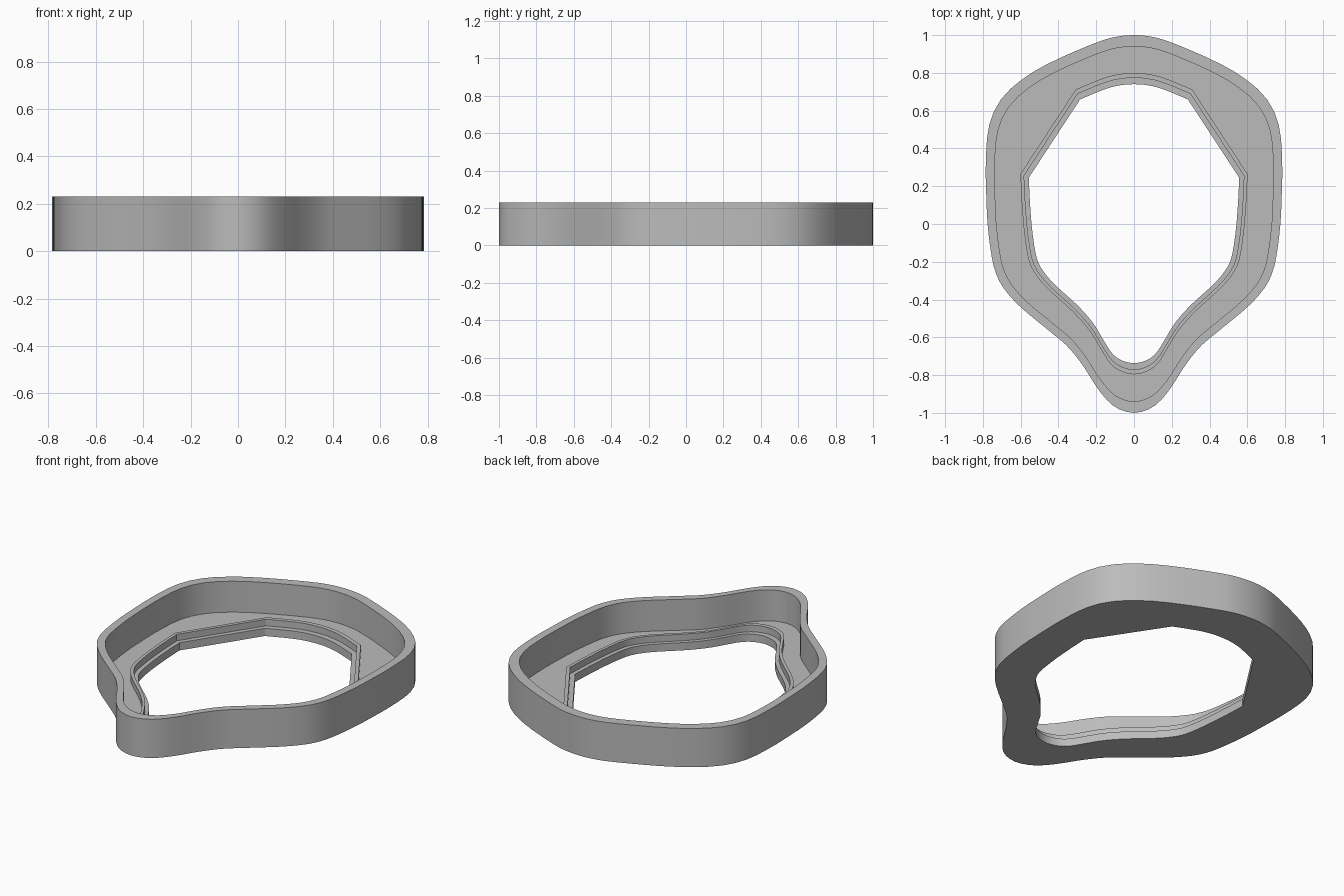
import bpy
import bmesh
from mathutils import Vector

cube = bpy.data.objects.get("Cube")
if cube:
    bpy.data.objects.remove(cube, do_unlink=True)

HEIGHT, FLOOR, LIP = 0.23, 0.046, 0.085

# Half outlines on +x, running from the back to the front tip, in three runs
OUTER = [
    [(0, 1), (.1, .99), (.2, .96), (.4, .875)],
    [(.4, .875), (.55, .795), (.67, .7), (.74, .6), (.775, .48), (.785, .3)],
    [(.785, .3), (.782, .15), (.775, 0), (.757, -.15), (.735, -.25), (.69, -.34),
     (.6, -.44), (.45, -.565), (.35, -.65), (.27, -.75), (.2, -.86), (.14, -.935),
     (.08, -.98), (0, -1)],
]
INNER = [
    [(0, .74), (.07, .735), (.15, .715), (.285, .66)],
    [(.285, .66), (.557, .245)],
    [(.557, .245), (.55, .1), (.537, -.05), (.515, -.18), (.48, -.25), (.42, -.32),
     (.3, -.43), (.22, -.52), (.17, -.6), (.12, -.68), (.07, -.72), (0, -.737)],
]
COUNTS = (14, 10, 40)


def phantom(end, neighbour):
    """Control point past an end: mirrored on the centre line, else extrapolated."""
    if end.x == 0:
        return Vector((-neighbour.x, neighbour.y))
    return 2 * end - neighbour


def spline(points, steps=8):
    p = [Vector(q) for q in points]
    p = [phantom(p[0], p[1])] + p + [phantom(p[-1], p[-2])]
    out = []
    for a, b, c, d in zip(p, p[1:], p[2:], p[3:]):
        for i in range(steps):
            t = i / steps
            out.append(b + (c - a) * t / 2 + (2 * a - 5 * b + 4 * c - d) * t * t / 2
                       + (3 * b - a - 3 * c + d) * t ** 3 / 2)
    return out + [p[-2]]


def resample(path, count):
    """Return count points evenly spaced along the path, without its end."""
    total = sum((b - a).length for a, b in zip(path, path[1:]))
    out, i, walked = [], 0, 0
    for k in range(count):
        goal = total * k / count
        while walked + (path[i + 1] - path[i]).length < goal:
            walked += (path[i + 1] - path[i]).length
            i += 1
        seg = path[i + 1] - path[i]
        out.append(path[i] + seg * ((goal - walked) / seg.length))
    return out


def outline(runs, smooth_joins):
    """Full closed outline made from the half runs and their mirror image."""
    if smooth_joins:
        dense = spline(runs[0] + runs[1][1:] + runs[2][1:])
        a = 8 * (len(runs[0]) - 1)
        b = a + 8 * (len(runs[1]) - 1)
        paths = [dense[:a + 1], dense[a:b + 1], dense[b:]]
    else:
        paths = [spline(r) for r in runs]
    half = [q for path, n in zip(paths, COUNTS) for q in resample(path, n)]
    half.append(paths[-1][-1])
    return half + [Vector((-q.x, q.y)) for q in half[-2:0:-1]]


outer = outline(OUTER, True)
inner = outline(INNER, False)

# Cross-section: outer wall, rim, floor, raised lip, inner ledge, opening
section = [
    (outer, 1, 0), (outer, 1, HEIGHT), (outer, .94, HEIGHT), (outer, .94, FLOOR),
    (inner, 1.08, FLOOR), (inner, 1.08, LIP), (inner, 1.045, LIP),
    (inner, 1.045, FLOOR), (inner, 1, FLOOR), (inner, 1, 0),
]

bm = bmesh.new()
rings = [[bm.verts.new((q.x * s, q.y * s, z)) for q in loop] for loop, s, z in section]
for ring, following in zip(rings, rings[1:] + rings[:1]):
    for i in range(len(ring)):
        bm.faces.new((ring[i - 1], ring[i], following[i], following[i - 1]))
bmesh.ops.recalc_face_normals(bm, faces=bm.faces)
mesh = bpy.data.meshes.new("frame_ring")
bm.to_mesh(mesh)
bm.free()

frame = bpy.data.objects.new("frame_ring", mesh)
bpy.context.collection.objects.link(frame)

# Plain grey
grey = bpy.data.materials.new("plain_grey")
grey.use_nodes = True
color = (.5, .5, .5, 1)
grey.diffuse_color = color
grey.node_tree.nodes["Principled BSDF"].inputs["Base Color"].default_value = color
mesh.materials.append(grey)

bpy.ops.object.select_all(action='DESELECT')
frame.select_set(True)
bpy.context.view_layer.objects.active = frame
bpy.ops.object.shade_smooth_by_angle(angle=.5)
